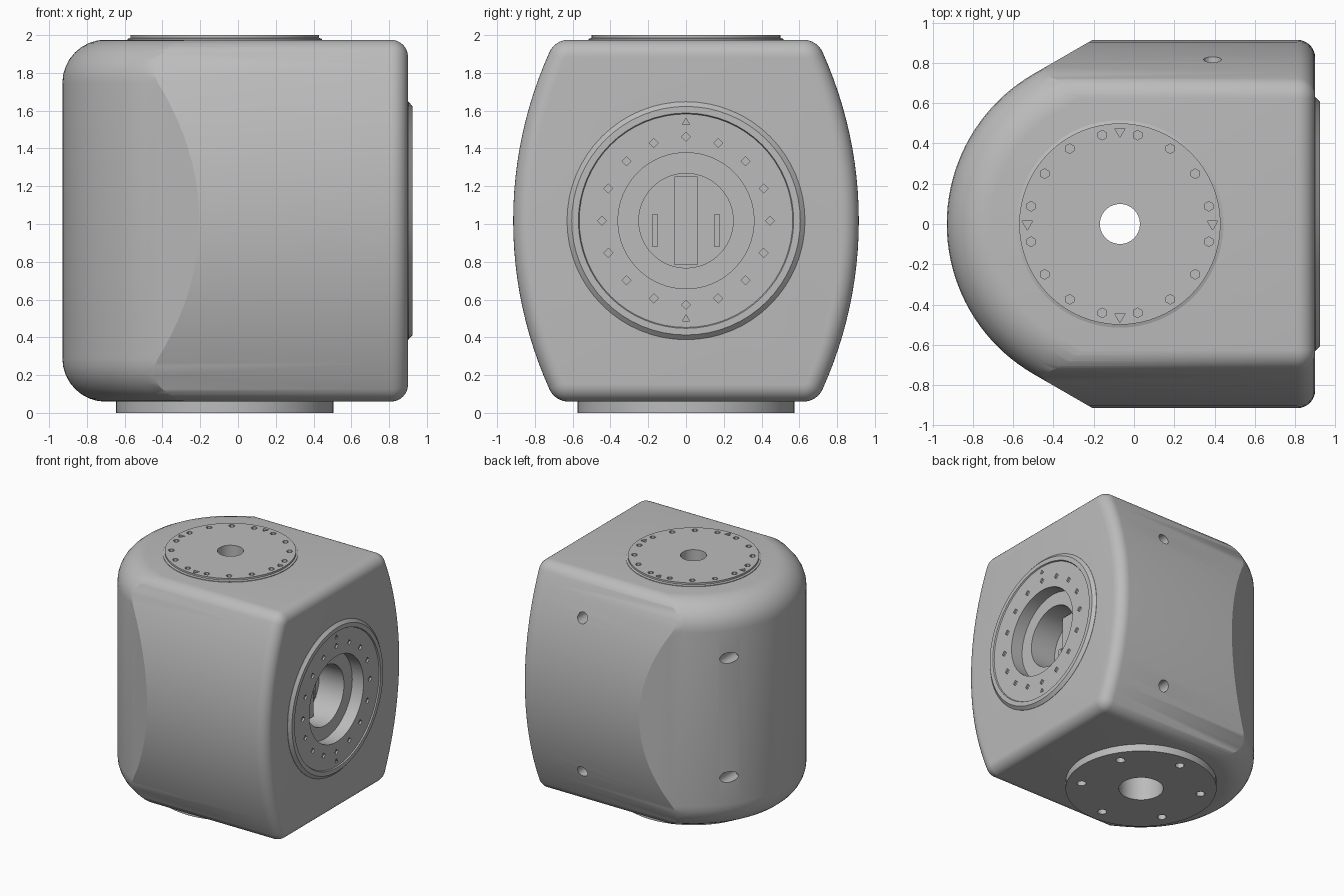
import bpy, bmesh, math
from mathutils import Matrix, Vector

if "Cube" in bpy.data.objects:
    bpy.data.objects.remove(bpy.data.objects["Cube"])

grey = bpy.data.materials.new("light_grey")
grey.diffuse_color = (0.5, 0.5, 0.5, 1)
grey.use_nodes = True
grey.node_tree.nodes["Principled BSDF"].inputs["Base Color"].default_value = grey.diffuse_color
CX, CZ = -0.07, 1.0175          # vertical flange axis, body mid height


def make(name, bm):
    bmesh.ops.recalc_face_normals(bm, faces=bm.faces)
    me = bpy.data.meshes.new(name)
    bm.to_mesh(me)
    bm.free()
    me.materials.append(grey)
    ob = bpy.data.objects.new(name, me)
    bpy.context.collection.objects.link(ob)
    return ob


def loft(name, rings):
    """Closed solid through rings with equal point counts."""
    bm = bmesh.new()
    rows = [[bm.verts.new(p) for p in ring] for ring in rings]
    n = len(rows[0])
    for a, b in zip(rows, rows[1:]):
        for i in range(n):
            bm.faces.new((a[i], a[(i + 1) % n], b[(i + 1) % n], b[i]))
    bm.faces.new(rows[0])
    bm.faces.new(rows[-1])
    return make(name, bm)


def lathe(name, profile, matrix, n=64):
    """Solid of revolution about local z from (radius, height) points."""
    return loft(name, [[matrix @ Vector((r * math.cos(2 * math.pi * i / n),
                                         r * math.sin(2 * math.pi * i / n), h))
                        for i in range(n)] for r, h in profile])


def pins(name, items, sides=16):
    """One cutter made of many cylinders: (centre, axis, radius, depth)."""
    bm = bmesh.new()
    for c, axis, r, d in items:
        m = Matrix.Translation(c) @ Vector(axis).to_track_quat('Z', 'Y').to_matrix().to_4x4()
        bmesh.ops.create_cone(bm, cap_ends=True, segments=sides, radius1=r, radius2=r, depth=d, matrix=m)
    return make(name, bm)


def boolean(ob, tool, op='DIFFERENCE'):
    mod = ob.modifiers.new("cut", 'BOOLEAN')
    mod.operation, mod.solver, mod.object = op, 'EXACT', tool
    bpy.context.view_layer.objects.active = ob
    bpy.ops.object.modifier_apply(modifier=mod.name)
    bpy.data.objects.remove(tool)


def smooth(ob):
    bpy.ops.object.select_all(action='DESELECT')
    ob.select_set(True)
    bpy.context.view_layer.objects.active = ob
    bpy.ops.object.shade_smooth_by_angle(angle=math.radians(30))


def box(name, lo, hi):
    bm = bmesh.new()
    bmesh.ops.create_cube(bm, size=1)
    for v in bm.verts:
        v.co = [l + (c + 0.5) * (h - l) for l, h, c in zip(lo, hi, v.co)]
    return make(name, bm)


# --- body: barrel section along x, trimmed by a round-backed plan ---
R, RC, HALF = 2.17, 0.11, 0.9575
THETA = math.asin((HALF - RC) / (R - RC))


def barrel(x, t):
    quarter = [(0.915 - R + (R - t) * math.cos(a), (R - t) * math.sin(a))
               for a in [THETA * i / 12 for i in range(13)]]
    cy = 0.915 - R + (R - RC) * math.cos(THETA)
    for i in range(1, 9):
        a = THETA + (math.pi / 2 - THETA) * i / 8
        quarter.append((cy + (RC - t) * math.cos(a), HALF - RC + (RC - t) * math.sin(a)))
    right = [(y, -z) for y, z in quarter[:0:-1]] + quarter
    loop = right + [(-y, z) for y, z in right[::-1]]
    return [(x, y, CZ + z) for y, z in loop]


def plan(z, t):
    r, phi = 0.86 - t, math.radians(120)
    arc = [(CX + r * math.cos(a), r * math.sin(a))
           for a in [phi + (2 * math.pi - 2 * phi) * i / 40 for i in range(41)]]
    ex, ey = arc[0][0] + 0.55 * math.sin(phi), arc[0][1] - 0.55 * math.cos(phi)
    pts = [(1.2, 1.2), (ex, ey)] + arc + [(ex, -ey), (1.2, -1.2)]
    return [(x, y, z) for x, y in pts]


quarter_turn = [math.pi / 2 * i / 8 for i in range(9)]
E, F = 0.09, 0.23
body = loft("body", [barrel(-1.2, 0)] + [barrel(0.9 - E + E * math.sin(a), E * (1 - math.cos(a)))
                                         for a in quarter_turn])
H = HALF + 0.001
upper = [(H - F + F * math.sin(a), F * (1 - math.cos(a))) for a in quarter_turn]
levels = [(-z, t) for z, t in upper[::-1]] + upper
boolean(body, loft("plan_tool", [plan(CZ + z, t) for z, t in levels]), 'INTERSECT')

# Bores and side screw holes
up = Matrix.Translation((CX, 0, 0))
side = Matrix.Translation((0, 0, CZ)) @ Matrix.Rotation(math.pi / 2, 4, 'Y')
boolean(body, lathe("bore", [(0.17, -0.1), (0.17, 0.3), (0.1, 0.3), (0.1, 2.1)], up, 32))
boolean(body, lathe("side_bore", [(0.40, 0.5), (0.40, 1.1)], side))
boolean(body, pins("screw_holes",
                   [((0.39, 0.82, CZ + s * 0.645), (0, 1, 0), 0.045, 0.3) for s in (-1, 1)] +
                   [((-0.757, 0.52, CZ + s * 0.5), (0, 1, 0), 0.045, 0.3) for s in (-1, 1)]))
smooth(body)


def circle(n, r, start=0.0):
    return [(r * math.cos(start + 2 * math.pi * i / n), r * math.sin(start + 2 * math.pi * i / n))
            for i in range(n)]


# --- top flange with bolt ring and dowel notches ---
top = lathe("top_flange", [(0.515, 1.96), (0.515, 1.98), (0.5, 1.985), (0.5, 2.0)], up)
boolean(top, pins("top_bore", [((CX, 0, 2), (0, 0, 1), 0.1, 0.3)], 24))
boolean(top, pins("top_bolts", [((CX + x, y, 2), (0, 0, 1), 0.024, 0.04)
                                for x, y in circle(16, 0.45, math.pi / 16)], 6))
boolean(top, pins("top_notches", [((CX + x, y, 2), (0, 0, 1), 0.03, 0.03)
                                  for x, y in circle(4, 0.46)], 3))
smooth(top)

# --- bottom flange with six bolt holes ---
bottom = lathe("bottom_flange", [(0.575, 0.0), (0.575, 0.08)], up)
boolean(bottom, pins("bottom_bore", [((CX, 0, 0), (0, 0, 1), 0.17, 0.5)], 32))
boolean(bottom, pins("bottom_bolts", [((CX + x, y, 0), (0, 0, 1), 0.035, 0.1)
                                      for x, y in circle(6, 0.46, math.pi / 6)], 12))
smooth(bottom)

# --- side flange: chamfered rim, bolt ring and stepped socket ---
flange = lathe("side_flange", [(0.42, 0.52), (0.42, 0.86), (0.63, 0.86), (0.63, 0.902), (0.605, 0.925),
                               (0.57, 0.925), (0.565, 0.915), (0.36, 0.915), (0.36, 0.81),
                               (0.25, 0.81), (0.25, 0.58)], side)
boolean(flange, pins("side_bolts", [((0.915, y, CZ + z), (1, 0, 0), 0.024, 0.05)
                                    for y, z in circle(16, 0.445)], 4))
boolean(flange, pins("side_dowel", [((0.915, 0, CZ + z), (1, 0, 0), 0.022, 0.05)
                                    for z in (0.52, -0.52)], 3))
smooth(flange)

# Socket interior: centre rib and two small contact bars
box("socket_rib", (0.57, -0.06, CZ - 0.235), (0.66, 0.06, CZ + 0.235))
for s in (-1, 1):
    box("contact_bar", (0.57, s * 0.165 - 0.016, 0.88), (0.6, s * 0.165 + 0.016, 1.05))
